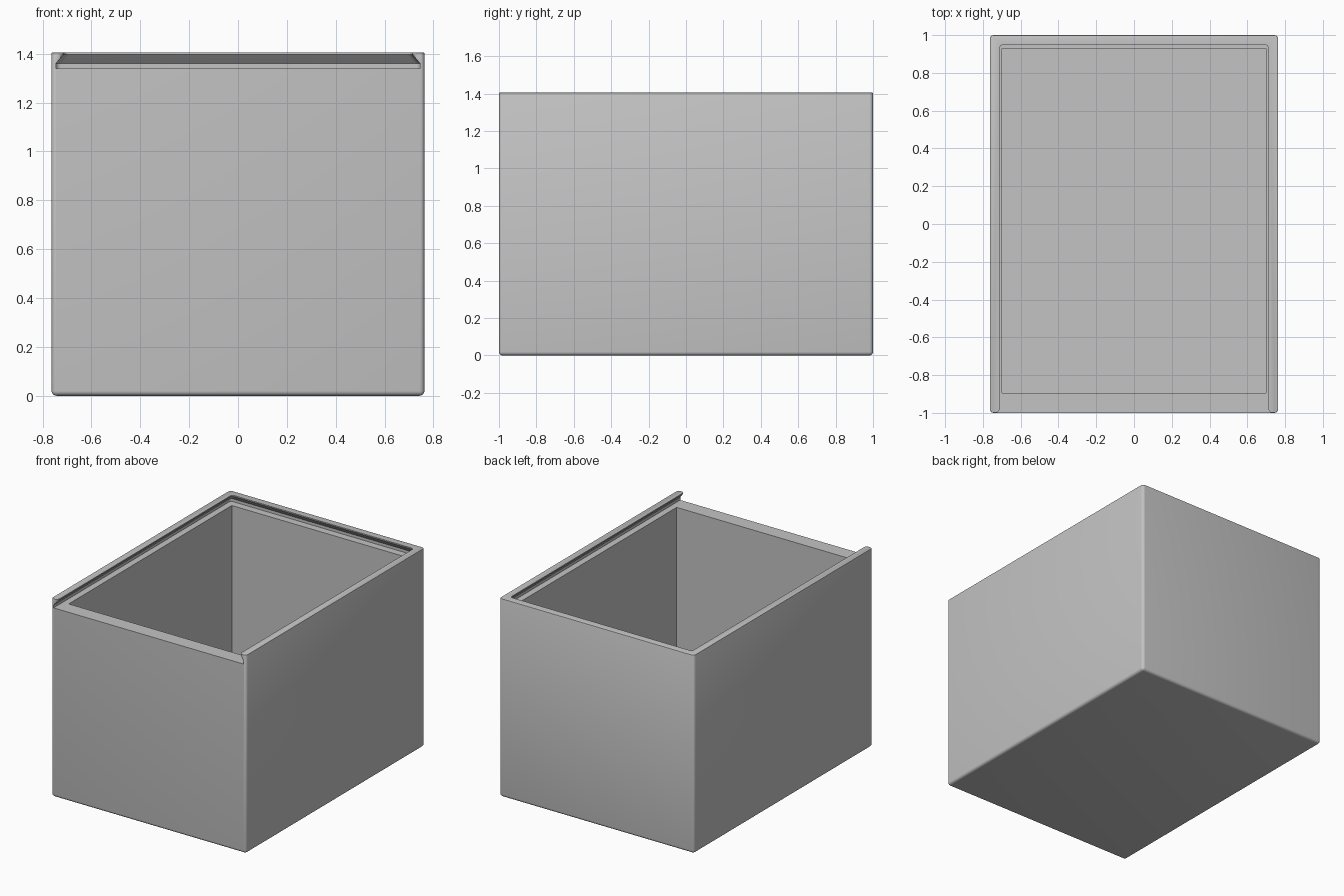
import bpy, bmesh, math

if "Cube" in bpy.data.objects:
    bpy.data.objects.remove(bpy.data.objects["Cube"], do_unlink=True)

W, L, H = 0.763, 1.0, 1.405      # half width, half length, height
LEDGE = 1.34                     # level of the lid groove floor

grey = bpy.data.materials.new("plain grey")
grey.use_nodes = True
colour = (0.55, 0.55, 0.55, 1)
grey.diffuse_color = colour
grey.node_tree.nodes["Principled BSDF"].inputs["Base Color"].default_value = colour


def make_object(name, bm):
    bmesh.ops.recalc_face_normals(bm, faces=bm.faces[:])
    mesh = bpy.data.meshes.new(name)
    bm.to_mesh(mesh)
    bm.free()
    mesh.materials.append(grey)
    obj = bpy.data.objects.new(name, mesh)
    bpy.context.collection.objects.link(obj)
    return obj


def block(x0, x1, y0, y1, z0, z1):
    bm = bmesh.new()
    bmesh.ops.create_cube(bm, size=1)
    for v in bm.verts:
        v.co = [lo if c < 0 else hi for c, lo, hi in
                zip(v.co, (x0, y0, z0), (x1, y1, z1))]
    return bm


def loft(rings):
    bm = bmesh.new()
    loops = [[bm.verts.new(p) for p in ring] for ring in rings]
    n = len(loops[0])
    for a, b in zip(loops, loops[1:]):
        for i in range(n):
            j = (i + 1) % n
            bm.faces.new((a[i], a[j], b[j], b[i]))
    bm.faces.new(loops[0])
    bm.faces.new(loops[-1])
    return bm


def groove_ring(half, back, z, corner=0.02, tip=0.024):
    """Lid outline: open at the front, rounded at the back and at the rail tips."""
    right = [(max(half, 0.712 + tip), -L - 0.1)]
    for i in range(7):
        a = math.pi / 2 * (1 - i / 6)
        right.append((max(half, 0.712 + tip * (1 - math.cos(a))),
                      -L + tip * (1 - math.sin(a))))
    for i in range(7):
        a = math.pi / 2 * i / 6
        right.append((half - corner * (1 - math.cos(a)),
                      back - corner * (1 - math.sin(a))))
    return [(x, y, z) for x, y in right] + [(-x, y, z) for x, y in reversed(right)]


# Outer block: rounded sides and base, crisp upper rim
bm = block(-W, W, -L, L, 0, H)
edges = [e for e in bm.edges if min(v.co.z for v in e.verts) < 0.01]
bmesh.ops.bevel(bm, geom=edges, offset=0.02, segments=5, profile=0.5, affect='EDGES')
rim = [e for e in bm.edges if all(v.co.z > H - 0.001 for v in e.verts)]
bmesh.ops.bevel(bm, geom=rim, offset=0.004, segments=2, profile=0.5, affect='EDGES')
box = make_object("sliding_lid_box", bm)

# Storage cavity and dovetail lid groove
cavity = make_object("cavity_cutter", block(-0.70, 0.70, -0.895, 0.93, 0.06, LEDGE + 0.01))
levels = [(0.745, 0.982, LEDGE), (0.745, 0.982, 1.36), (0.728, 0.965, 1.379),
          (0.712, 0.949, 1.397), (0.712, 0.949, H + 0.05)]
groove = make_object("lid_groove_cutter", loft([groove_ring(*lv) for lv in levels]))

bpy.context.view_layer.objects.active = box
box.select_set(True)
for cutter in (cavity, groove):
    mod = box.modifiers.new(cutter.name, 'BOOLEAN')
    mod.operation = 'DIFFERENCE'
    mod.solver = 'EXACT'
    mod.object = cutter
    bpy.ops.object.modifier_apply(modifier=mod.name)
    bpy.data.objects.remove(cutter, do_unlink=True)

bpy.ops.object.shade_smooth_by_angle(angle=math.radians(30))
